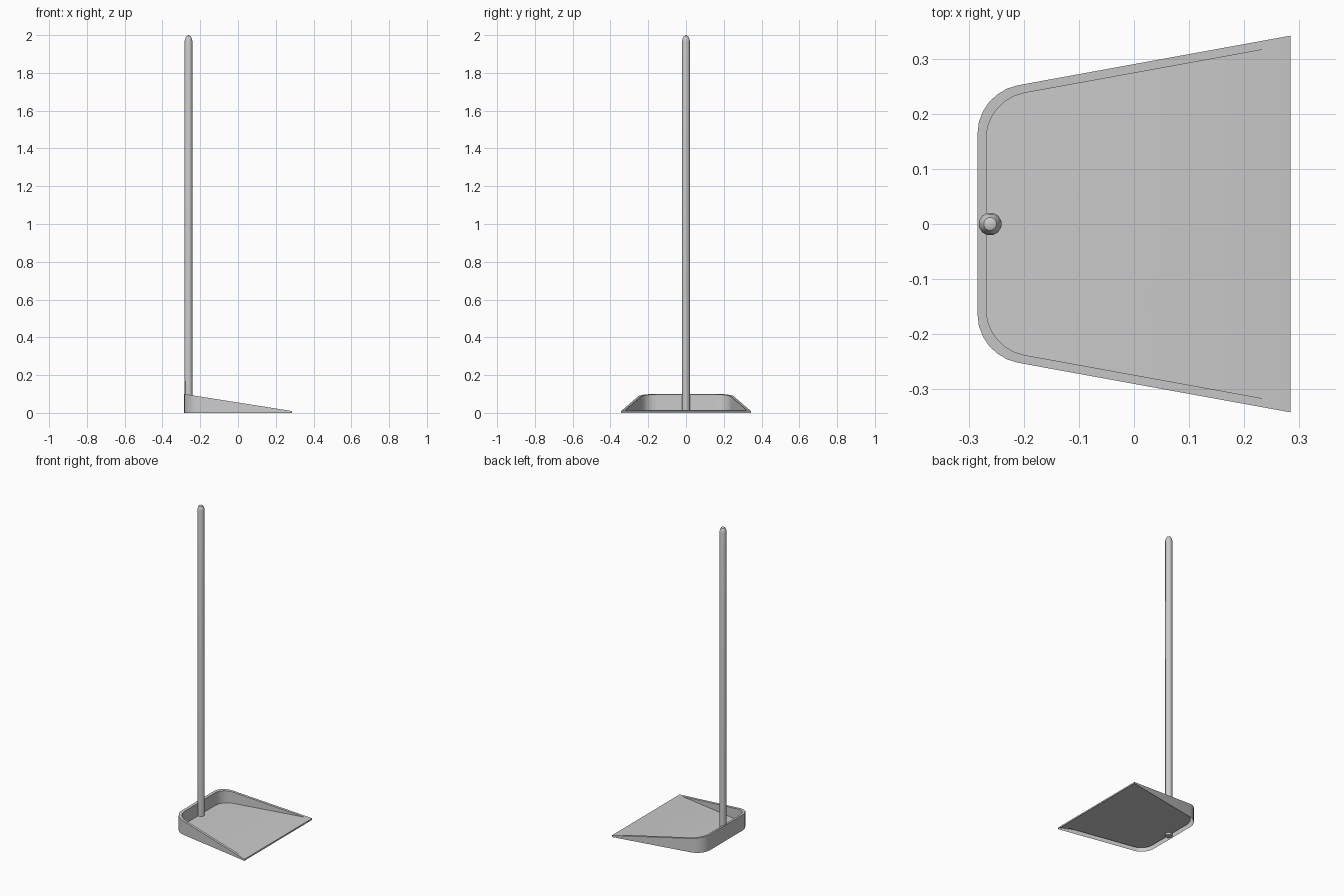
import bpy, bmesh, math
from mathutils import Vector

if "Cube" in bpy.data.objects:
    bpy.data.objects.remove(bpy.data.objects["Cube"])

BACK, FRONT, WALL = -0.285, 0.285, 0.016
FLOOR_Z, SLOPE = 0.0155, 0.182
CORNER_STEPS = 6


def rim_z(x):
    return 0.1 - 0.158 * (x - BACK)


def outline(inset, front_x):
    """Open U-shaped outline: front right, round the back, to front left."""
    side = lambda x: 0.343 - inset * 1.016 + SLOPE * (x - FRONT)
    xb = BACK + inset
    reach = 0.074 - inset * 0.3
    corner = Vector((xb, side(xb)))
    a = Vector((xb + reach, side(xb + reach)))
    b = Vector((xb, corner.y - reach))
    ca, cb = a.lerp(corner, 0.57), b.lerp(corner, 0.57)
    half = [Vector((front_x, side(front_x)))]
    for i in range(CORNER_STEPS + 1):
        t = i / CORNER_STEPS
        u = 1 - t
        half.append(a * u**3 + ca * 3 * u * u * t + cb * 3 * u * t * t + b * t**3)
    return half + [Vector((p.x, -p.y)) for p in reversed(half)]


def finish(name, bm):
    bmesh.ops.remove_doubles(bm, verts=bm.verts, dist=0.0003)
    bmesh.ops.recalc_face_normals(bm, faces=bm.faces)
    mesh = bpy.data.meshes.new(name)
    bm.to_mesh(mesh)
    bm.free()
    obj = bpy.data.objects.new(name, mesh)
    bpy.context.collection.objects.link(obj)
    bpy.ops.object.select_all(action='DESELECT')
    obj.select_set(True)
    bpy.context.view_layer.objects.active = obj
    bpy.ops.object.shade_smooth_by_angle(angle=math.radians(30))
    return obj


# Pan: outer wall, sloping rim, inner wall, floor and front lip (hollow underneath)
bm = bmesh.new()
outer, inner = outline(0, FRONT), outline(WALL, 0.25)
rows = [
    [bm.verts.new((p.x, p.y, 0)) for p in outer],
    [bm.verts.new((p.x, p.y, rim_z(p.x))) for p in outer],
    [bm.verts.new((p.x, p.y, rim_z(p.x))) for p in inner],
    [bm.verts.new((p.x, p.y, FLOOR_Z)) for p in inner],
]
for low, high in zip(rows, rows[1:]):
    for i in range(len(outer) - 1):
        bm.faces.new((low[i], low[i + 1], high[i + 1], high[i]))
bm.faces.new(rows[3])
for low, high in ((rows[0], rows[1]), (rows[1], rows[3])):
    bm.faces.new((low[-1], low[0], high[0], high[-1]))
finish("dustpan_tray", bm)

# Handle: round pole with a domed tip
bm = bmesh.new()
SIDES = 12
profile = [(0.021, 0.004), (0.021, 1.968), (0.0185, 1.982), (0.012, 1.994)]
rings = []
for r, z in profile:
    rings.append([bm.verts.new((-0.262 + r * math.cos(math.tau * (i + 0.5) / SIDES),
                                r * math.sin(math.tau * (i + 0.5) / SIDES), z))
                  for i in range(SIDES)])
for low, high in zip(rings, rings[1:]):
    for i in range(SIDES):
        j = (i + 1) % SIDES
        bm.faces.new((low[i], low[j], high[j], high[i]))
tip = bm.verts.new((-0.262, 0, 2.0))
for i in range(SIDES):
    bm.faces.new((rings[-1][i], rings[-1][(i + 1) % SIDES], tip))
bm.faces.new(rings[0])
finish("handle_pole", bm)
